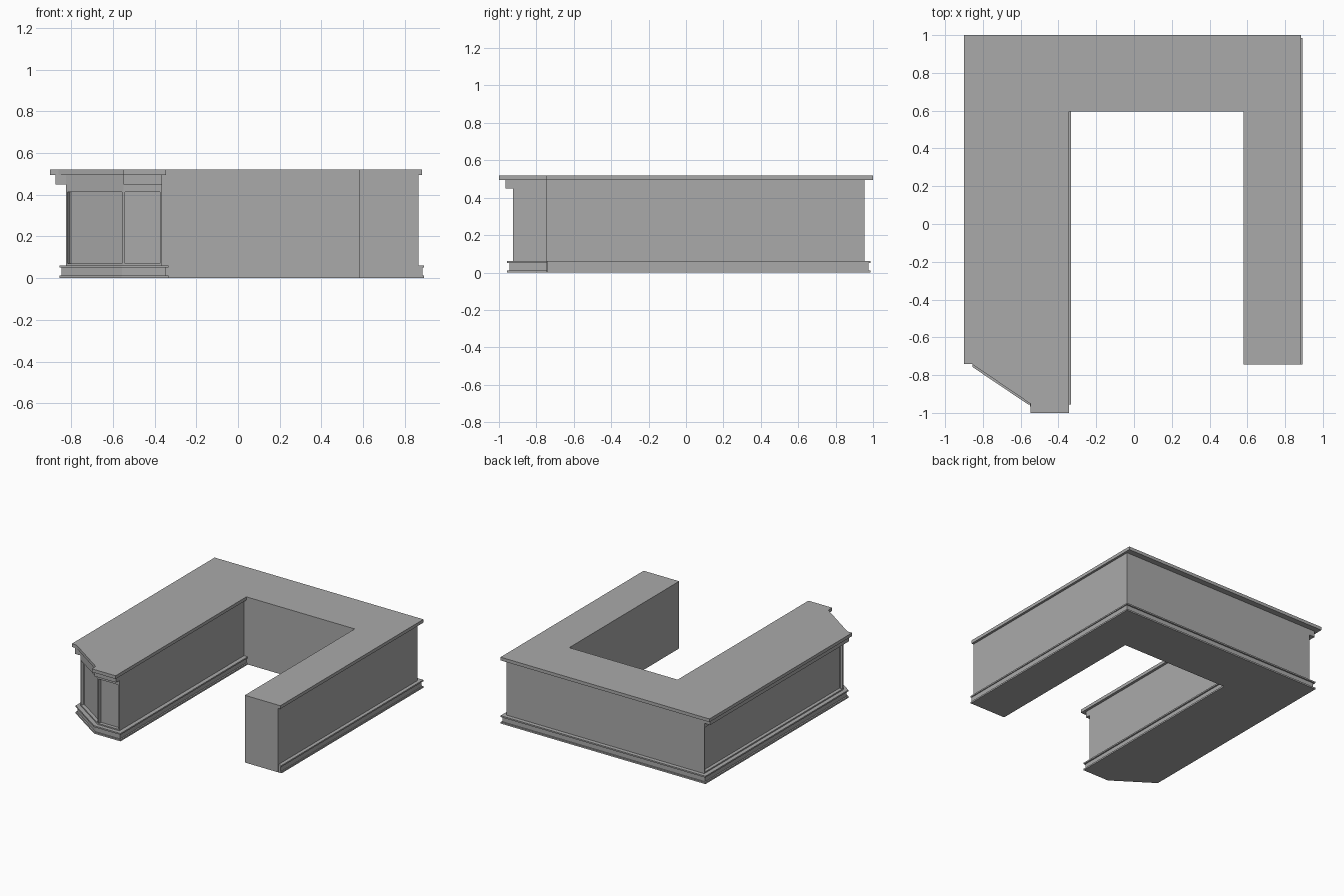
import bpy
import bmesh
from mathutils import Vector

cube = bpy.data.objects.get("Cube")
if cube:
    bpy.data.objects.remove(cube, do_unlink=True)

GREY = (0.4, 0.4, 0.4, 1.0)
grey = bpy.data.materials.new("plain grey")
grey.use_nodes = True
grey.diffuse_color = GREY
grey.node_tree.nodes["Principled BSDF"].inputs["Base Color"].default_value = GREY

# Key edges of the counter body
LEFT, RIGHT, FRONT, BACK = -0.825, 0.865, -0.925, 0.955
ARM, INNER_BACK, INNER_RIGHT, SHORT_END = -0.365, 0.595, 0.58, -0.745
CORNER_A, CORNER_B = Vector((LEFT, -0.74)), Vector((-0.55, FRONT))


def outline(grow=0.0, tuck=0.0):
    """U-shaped plan; outer sides grow outward, flush sides tuck inward."""
    along = (CORNER_B - CORNER_A).normalized()
    start = CORNER_A + Vector((along.y, -along.x)) * grow
    slope = along.y / along.x
    left, front = LEFT - grow, FRONT - grow
    return [
        (left, BACK + grow),
        (left, start.y + (left - start.x) * slope),
        (start.x + (front - start.y) / slope, front),
        (ARM + grow, front),
        (ARM + grow, INNER_BACK + tuck),
        (INNER_RIGHT + tuck, INNER_BACK + tuck),
        (INNER_RIGHT + tuck, SHORT_END + tuck),
        (RIGHT + min(grow, 0.027), SHORT_END + tuck),
        (RIGHT + min(grow, 0.027), BACK + grow),
    ]


def prism_mesh(points, z0, z1):
    bm = bmesh.new()
    base = bm.faces.new([bm.verts.new((x, y, z0)) for x, y in points])
    top = bmesh.ops.extrude_face_region(bm, geom=[base])["geom"]
    verts = [g for g in top if isinstance(g, bmesh.types.BMVert)]
    bmesh.ops.translate(bm, verts=verts, vec=(0, 0, z1 - z0))
    bmesh.ops.recalc_face_normals(bm, faces=bm.faces[:])
    return bm


def finish(name, bm):
    mesh = bpy.data.meshes.new(name)
    bm.to_mesh(mesh)
    bm.free()
    mesh.materials.append(grey)
    obj = bpy.data.objects.new(name, mesh)
    bpy.context.collection.objects.link(obj)
    return obj


def prism(name, points, z0, z1):
    return finish(name, prism_mesh(points, z0, z1))


def box_points(x0, x1, y0, y1):
    return [(x0, y0), (x1, y0), (x1, y1), (x0, y1)]


# Counter body with framed recessed panels on the left, chamfer and front
bm = prism_mesh(outline(), 0.004, 0.497)
for z in (0.062, 0.422):
    bmesh.ops.bisect_plane(bm, geom=bm.verts[:] + bm.edges[:] + bm.faces[:],
                           plane_co=(0, 0, z), plane_no=(0, 0, 1))
bm.normal_update()
panels = []
for face in bm.faces:
    centre, n = face.calc_center_median(), face.normal
    if 0.062 < centre.z < 0.422 and centre.x < ARM and (n.x < -0.4 or n.y < -0.4):
        panels.append(face)
bmesh.ops.inset_individual(bm, faces=panels, thickness=0.012, depth=0.0)
bmesh.ops.inset_individual(bm, faces=panels, thickness=0.001, depth=-0.025)
finish("counter_body", bm)

# Plinth: recessed band between two lips
for name, grow, z0, z1 in (("plinth_bottom_lip", 0.031, 0.0, 0.012),
                           ("plinth_band", 0.02, 0.012, 0.05),
                           ("plinth_top_lip", 0.031, 0.05, 0.061)):
    prism(name, outline(grow, 0.002), z0, z1)

# Worktop with a stepped notch beside the chamfer
worktop = [
    (-0.9, 1.0), (-0.9, -0.74), (-0.86, -0.74), (-0.548, -0.952),
    (-0.548, -1.0), (-0.345, -1.0), (-0.345, INNER_BACK),
    (INNER_RIGHT, INNER_BACK), (INNER_RIGHT, SHORT_END),
    (0.883, SHORT_END), (0.883, 1.0),
]
prism("worktop", worktop, 0.495, 0.52)

# Cornice steps under the worktop
prism("left_cornice", box_points(-0.875, LEFT + 0.01, -0.74, BACK), 0.449, 0.496)
prism("front_cornice", box_points(-0.55, ARM, -0.966, FRONT + 0.01), 0.449, 0.496)
